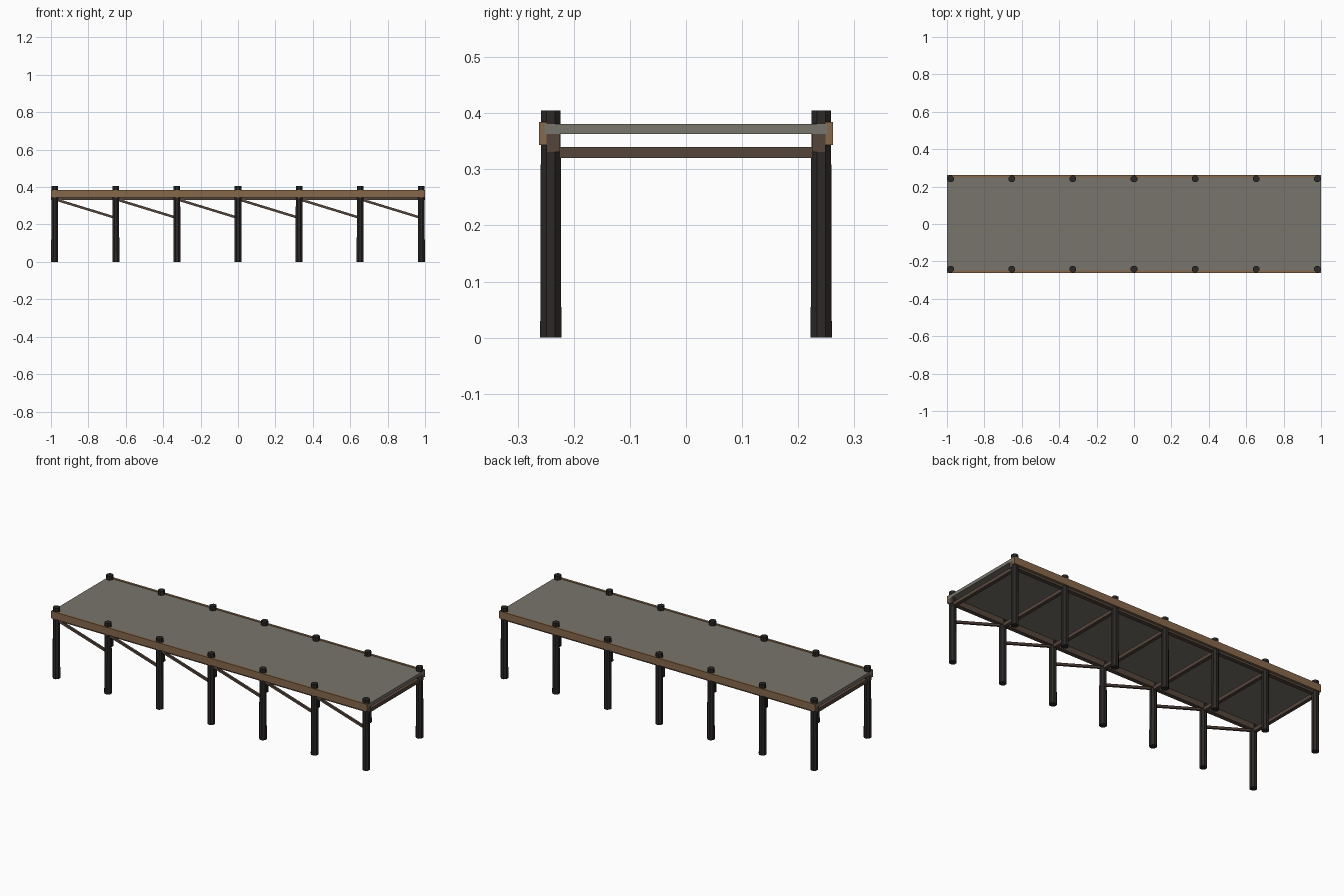
import bpy, math
from mathutils import Vector

if "Cube" in bpy.data.objects:
    bpy.data.objects.remove(bpy.data.objects["Cube"])


def material(name, rgb):
    m = bpy.data.materials.new(name)
    m.diffuse_color = (*rgb, 1)
    m.use_nodes = True
    m.node_tree.nodes["Principled BSDF"].inputs["Base Color"].default_value = m.diffuse_color
    return m


DECK = material("weathered_grey", (0.19, 0.175, 0.15))
RIM = material("brown_timber", (0.24, 0.14, 0.07))
DARK = material("dark_timber", (0.09, 0.06, 0.045))
PILE = material("tarred_timber", (0.025, 0.022, 0.02))


def box(name, size, loc, mat, tilt=0):
    bpy.ops.mesh.primitive_cube_add(size=1, location=loc)
    ob = bpy.context.object
    ob.name = name
    ob.scale = size
    ob.rotation_euler.y = tilt
    ob.data.materials.append(mat)
    return ob


PILE_X = [i * 0.98 / 3 for i in range(-3, 4)]
PILE_Y = 0.241

# Deck slab
box("deck", (2, 0.504, 0.018), (0, 0, 0.372), DECK)

# Outer rim boards and inner stringers along both sides
for side in (-1, 1):
    box("rim_board", (2, 0.013, 0.041), (0, side * 0.2555, 0.3635), RIM)
    box("stringer", (2, 0.024, 0.034), (0, side * 0.2365, 0.348), DARK)

for x in PILE_X:
    # Cross beam under the deck
    box("cross_beam", (0.02, 0.48, 0.02), (x, 0, 0.33), DARK)
    # Octagonal piles, slightly tapered
    for side in (-1, 1):
        bpy.ops.mesh.primitive_cone_add(
            vertices=8, radius1=0.0204, radius2=0.019, depth=0.405,
            location=(x, side * PILE_Y, 0.2025), rotation=(0, 0, math.pi / 8))
        pile = bpy.context.object
        pile.name = "pile"
        pile.data.materials.append(PILE)

# Diagonal braces, front row only
for x0, x1 in zip(PILE_X, PILE_X[1:]):
    a, b = Vector((x0, -PILE_Y, 0.335)), Vector((x1, -PILE_Y, 0.235))
    d = b - a
    box("brace", (d.length, 0.012, 0.013), (a + b) / 2, DARK,
        math.atan2(-d.z, d.x))
